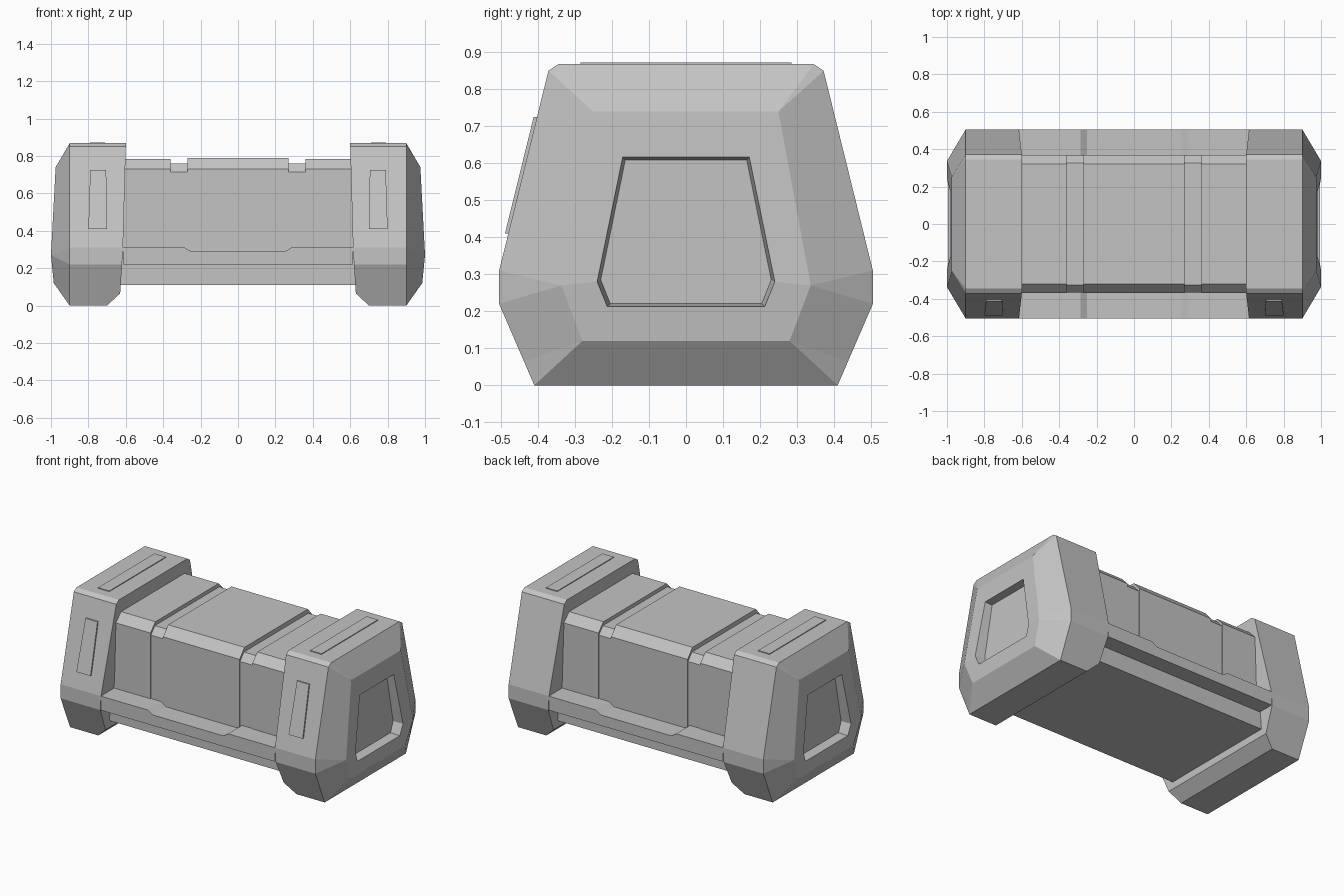
import bpy, bmesh
from mathutils import Vector

cube = bpy.data.objects.get("Cube")
if cube:
    bpy.data.objects.remove(cube)

GREY = (0.55, 0.55, 0.55, 1)
mat = bpy.data.materials.new("plain_grey")
mat.use_nodes = True
mat.diffuse_color = GREY
mat.node_tree.nodes["Principled BSDF"].inputs["Base Color"].default_value = GREY


def finish(name, bm):
    bmesh.ops.remove_doubles(bm, verts=bm.verts, dist=0.0005)
    bmesh.ops.recalc_face_normals(bm, faces=bm.faces)
    mesh = bpy.data.meshes.new(name)
    bm.to_mesh(mesh)
    bm.free()
    mesh.materials.append(mat)
    obj = bpy.data.objects.new(name, mesh)
    bpy.context.collection.objects.link(obj)
    return obj


def prism(name, points, direction):
    """Extrude a planar outline along a direction."""
    bm = bmesh.new()
    face = bm.faces.new([bm.verts.new(p) for p in points])
    ext = bmesh.ops.extrude_face_region(bm, geom=[face], use_keep_orig=True)
    moved = [g for g in ext["geom"] if isinstance(g, bmesh.types.BMVert)]
    bmesh.ops.translate(bm, verts=moved, vec=Vector(direction))
    return finish(name, bm)


def mirrored(half):
    """Close a half outline of (y, z) pairs across y = 0."""
    return half + [(-a, b) for a, b in reversed(half)]


def along_x(name, half, x0, x1):
    return prism(name, [(x0, y, z) for y, z in mirrored(half)], (x1 - x0, 0, 0))


# End cap cross-sections, bottom to top
OUTLINE = [(0.41, 0), (0.438, 0.065), (0.505, 0.22), (0.505, 0.31), (0.372, 0.85), (0.345, 0.868)]
INNER_X = [0.70, 0.63, 0.62, 0.615, 0.60, 0.60]
LOW, MID, HIGH = (0.28, 0.12), (0.337, 0.27), (0.25, 0.74)
RIM = [(0.213, 0.213), (0.24, 0.28), (0.171, 0.617)]


def doubled(three):
    return [p for p in three for _ in range(2)]


def end_cap(name, side):
    rings = [
        (OUTLINE, INNER_X),
        (OUTLINE, [0.90] * 6),
        (doubled([LOW, MID, HIGH]), doubled([0.985, 1.0, 0.975])),
        (doubled(RIM), doubled([0.994, 0.999, 0.981])),
        (doubled([(y * 0.96, z * 0.96 + 0.016) for y, z in RIM]), [0.935] * 6),
    ]
    bm = bmesh.new()
    loops = []
    for half, xs in rings:
        full_x = xs + xs[::-1]
        loops.append([bm.verts.new((side * x, y, z)) for x, (y, z) in zip(full_x, mirrored(half))])
    for a, b in zip(loops, loops[1:]):
        for i in range(len(a)):
            j = (i + 1) % len(a)
            bm.faces.new((a[i], a[j], b[j], b[i]))
    # Inner wall with its slanted foot, and the recess floor
    inner = loops[0]
    bm.faces.new((inner[0], inner[1], inner[-2], inner[-1]))
    bm.faces.new(inner[1:-1])
    bm.faces.new(loops[-1])
    bmesh.ops.remove_doubles(bm, verts=bm.verts, dist=0.0005)
    bmesh.ops.dissolve_degenerate(bm, dist=0.0005, edges=bm.edges)
    return finish(name, bm)


def cap_front(z):
    return -0.505 + 0.133 * (z - 0.31) / 0.54


for label, side in (("left", 1), ("right", -1)):
    end_cap(label + "_end_cap", side)
    # Raised plates on the front and top of the cap
    corners = [(0.70, 0.41), (0.80, 0.41), (0.79, 0.725), (0.705, 0.725)]
    prism(label + "_front_plate",
          [(side * x, cap_front(z) + 0.01, z) for x, z in corners], (0, -0.019, 0))
    prism(label + "_top_plate",
          [(side * x, y, 0.86) for x, y in ((0.71, -0.285), (0.79, -0.285), (0.79, 0.285), (0.71, 0.285))],
          (0, 0, 0.013))

# Upper body: three raised sections with two grooves between them
def section(top):
    return [(0.37, 0.25), (0.37, 0.73), (0.32, top)]


along_x("groove_core", [(0.365, 0.25), (0.365, 0.715), (0.325, 0.76)], -0.64, 0.64)
along_x("centre_section", section(0.788), -0.27, 0.27)
for label, side in (("left", 1), ("right", -1)):
    along_x(label + "_section", section(0.783), side * 0.36, side * 0.64)

# Ledge with a lowered middle, and the lower body
half_ledge = [(0.616, 0.22), (0.616, 0.31), (0.285, 0.31), (0.25, 0.288)]
prism("ledge", [(x, -0.505, z) for x, z in mirrored(half_ledge)], (0, 1.01, 0))
along_x("lower_body", [(0.40, 0.11), (0.40, 0.24)], -0.64, 0.64)
